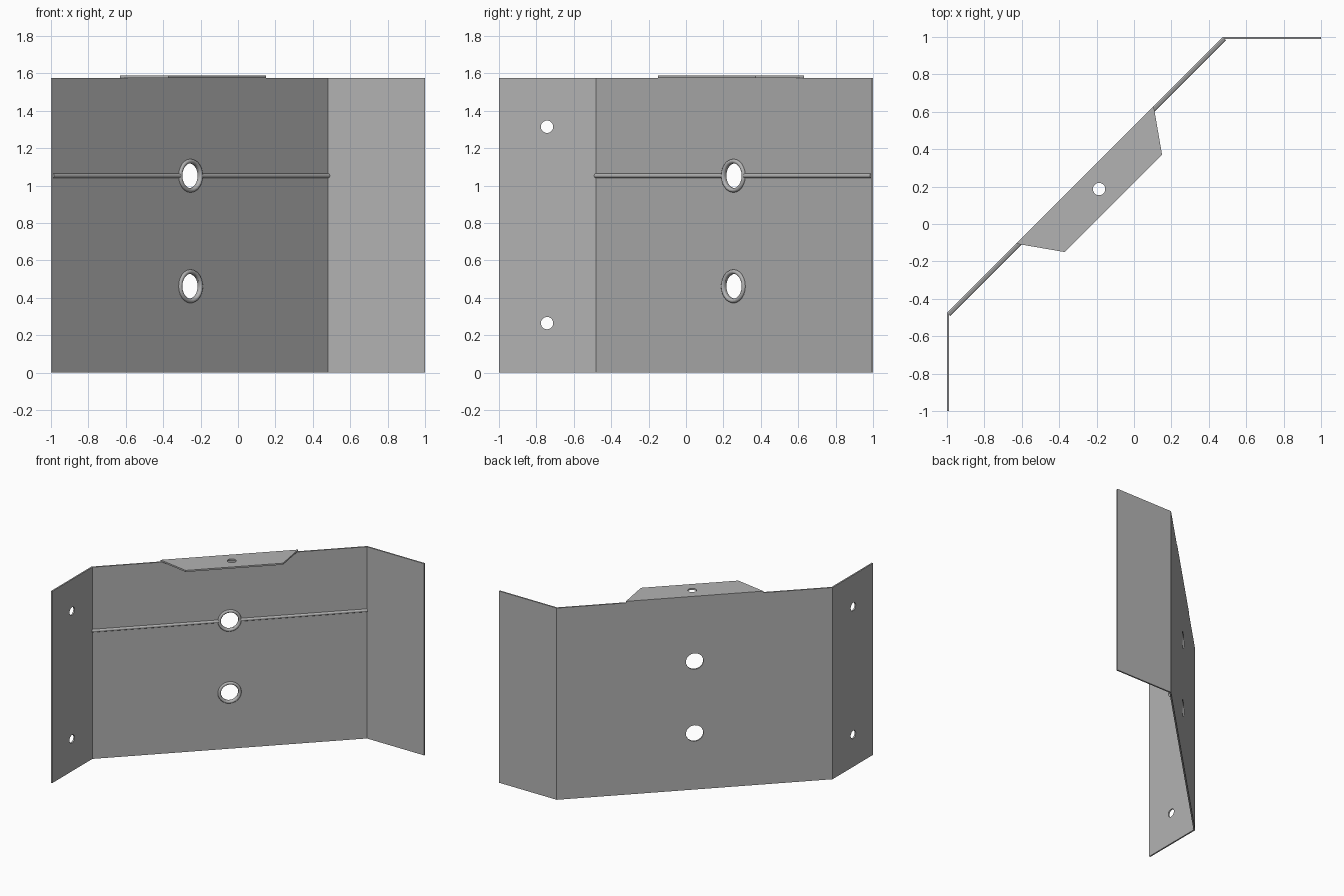
import bpy, bmesh
from math import radians, sqrt
from mathutils import Matrix, Vector

cube = bpy.data.objects.get("Cube")
if cube:
    bpy.data.objects.remove(cube)

HEIGHT, THICK, BEND = 1.575, 0.012, 0.475
FACE = (1 + BEND - 0.95) / sqrt(2)      # distance of the outer slanted face from the centre
INNER = FACE - THICK
SLOTS = (0.462, 1.053)                  # heights of the ringed holes
TURN = Matrix.Rotation(radians(45), 4, "Z")

FACE = (1 - BEND) / sqrt(2)
INNER = FACE - THICK

steel = bpy.data.materials.new("grey steel")
steel.use_nodes = True
GREY = (0.45, 0.45, 0.45, 1)
steel.diffuse_color = GREY
steel.node_tree.nodes["Principled BSDF"].inputs["Base Color"].default_value = GREY


def finish(obj, smooth=False):
    obj.data.materials.clear()
    obj.data.materials.append(steel)
    if smooth:
        bpy.ops.object.select_all(action="DESELECT")
        obj.select_set(True)
        bpy.context.view_layer.objects.active = obj
        bpy.ops.object.shade_smooth_by_angle(angle=radians(40))
    return obj


def extrude_outline(name, points, low, high):
    """Solid prism from a flat outline."""
    bm = bmesh.new()
    face = bm.faces.new([bm.verts.new((x, y, low)) for x, y in points])
    top = bmesh.ops.extrude_face_region(bm, geom=[face])["geom"]
    bmesh.ops.translate(bm, vec=(0, 0, high - low),
                        verts=[v for v in top if isinstance(v, bmesh.types.BMVert)])
    bmesh.ops.recalc_face_normals(bm, faces=bm.faces)
    mesh = bpy.data.meshes.new(name)
    bm.to_mesh(mesh)
    bm.free()
    obj = bpy.data.objects.new(name, mesh)
    bpy.context.collection.objects.link(obj)
    return finish(obj)


def cylinder(name, centre, axis, radius, length, sides):
    rot = Vector(axis).to_track_quat("Z", "Y").to_euler()
    bpy.ops.mesh.primitive_cylinder_add(vertices=sides, radius=radius, depth=length,
                                        location=centre, rotation=rot)
    bpy.context.object.name = name
    return bpy.context.object


def drill(obj, centre, axis, radius):
    """Cut a round hole through a part."""
    cutter = cylinder("hole_cutter", centre, axis, radius, 0.1, 32)
    cutter.hide_render = True
    mod = obj.modifiers.new("hole", "BOOLEAN")
    mod.operation, mod.solver, mod.object = "DIFFERENCE", "EXACT", cutter
    bpy.context.view_layer.objects.active = obj
    bpy.ops.object.modifier_apply(modifier=mod.name)
    bpy.data.objects.remove(cutter)


def slanted(u, d, z=0):
    """Point at u along the slanted wall and d outward from the centre."""
    return TURN @ Vector((u, d, z))


# Bent wall: side flange, slanted panel, rear flange
k = BEND + THICK * (sqrt(2) - 1)
t = 1 - THICK
half = [(-1, -1), (-1, -BEND)]
inner_half = [(-t, -k), (-t, -1)]
outline = (half + [(-y, -x) for x, y in reversed(half)]
           + [(-y, -x) for x, y in reversed(inner_half)] + inner_half)
wall = extrude_outline("bent_wall", outline, 0, HEIGHT)
normal = slanted(0, 1)
for z in SLOTS:
    drill(wall, slanted(0, FACE, z), normal, 0.066)
for z in (0.265, 1.315):
    drill(wall, (-1, -0.743, z), (1, 0, 0), 0.033)
finish(wall, True)

# Top mounting tab
tab = extrude_outline("top_tab", [slanted(u, d).xy for u, d in (
    (-0.52, FACE), (0.52, FACE), (0.368, 0.156), (-0.368, 0.156))], HEIGHT, HEIGHT + 0.013)
drill(tab, slanted(0, 0.264, HEIGHT), (0, 0, 1), 0.033)
finish(tab, True)

# Rings around the large holes
for name, z in zip(("lower_ring", "upper_ring"), SLOTS):
    bpy.ops.mesh.primitive_torus_add(major_segments=24, minor_segments=10,
                                     major_radius=0.078, minor_radius=0.0118,
                                     location=slanted(0, INNER, z),
                                     rotation=(radians(90), 0, radians(45)))
    bpy.context.object.name = name
    finish(bpy.context.object, True)

# Stiffening rod, broken at the upper ring
START, END = 0.078, 1.042
for name, side in (("right_rod", -1), ("left_rod", 1)):
    rod = cylinder(name, slanted(side * (START + END) / 2, INNER, SLOTS[1]),
                   slanted(1, 0), 0.0118, END - START, 12)
    finish(rod, True)
